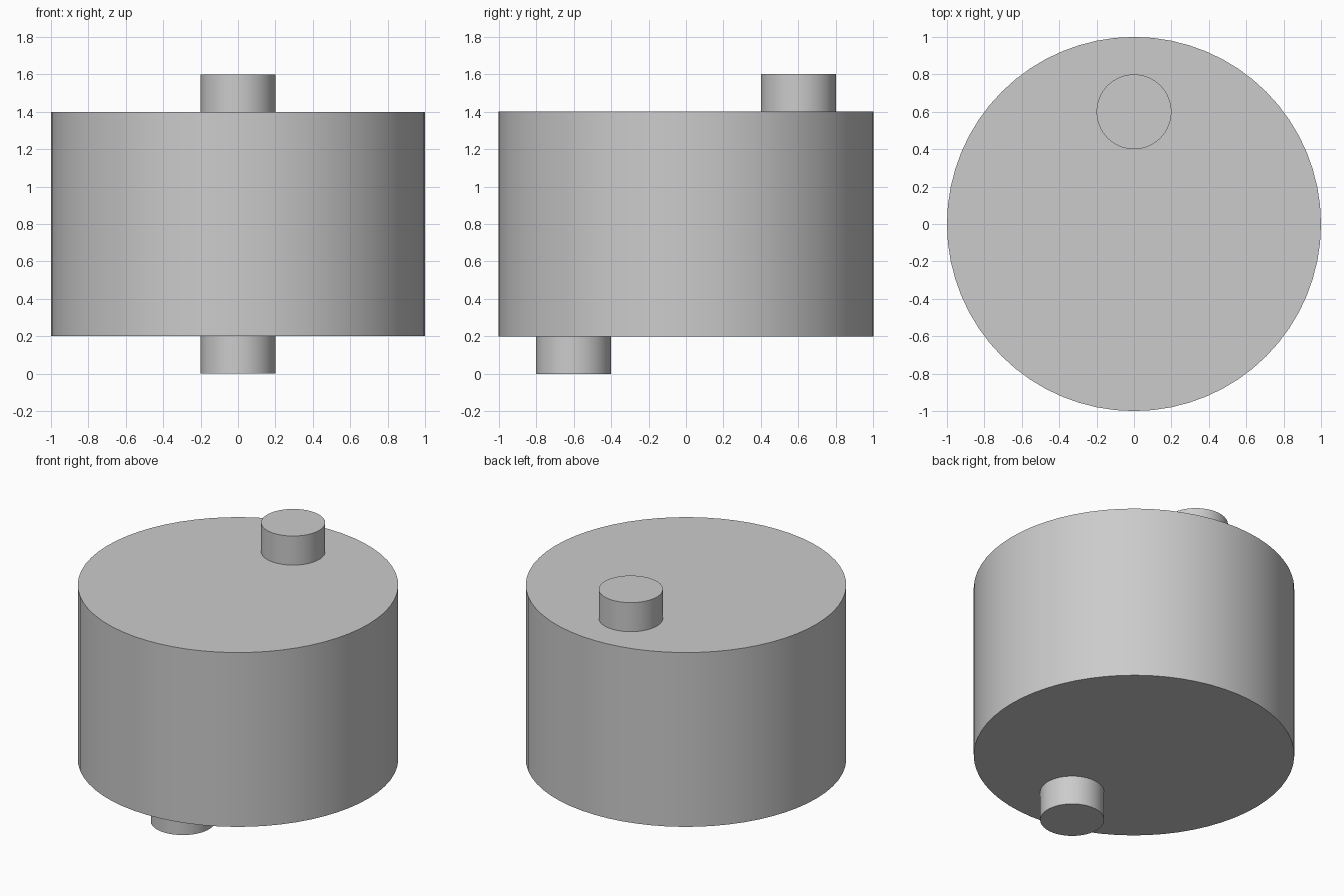
import bpy
import math

cube = bpy.data.objects.get("Cube")
if cube:
    bpy.data.objects.remove(cube, do_unlink=True)

# Plain grey for every part
grey = bpy.data.materials.new("grey")
grey.use_nodes = True
colour = (0.6, 0.6, 0.6, 1)
grey.diffuse_color = colour
grey.node_tree.nodes["Principled BSDF"].inputs["Base Color"].default_value = colour


def cylinder(name, radius, y, bottom, top):
    bpy.ops.mesh.primitive_cylinder_add(
        vertices=64, radius=radius, depth=top - bottom,
        location=(0, y, (bottom + top) / 2))
    part = bpy.context.object
    part.name = name
    part.data.materials.append(grey)
    bpy.ops.object.shade_smooth_by_angle(angle=math.radians(30))
    return part


# Drum with an offset pin on each end
cylinder("drum", 1.0, 0, 0.2, 1.4)
cylinder("top_pin", 0.2, 0.6, 1.4, 1.6)
cylinder("bottom_pin", 0.2, -0.6, 0, 0.2)
